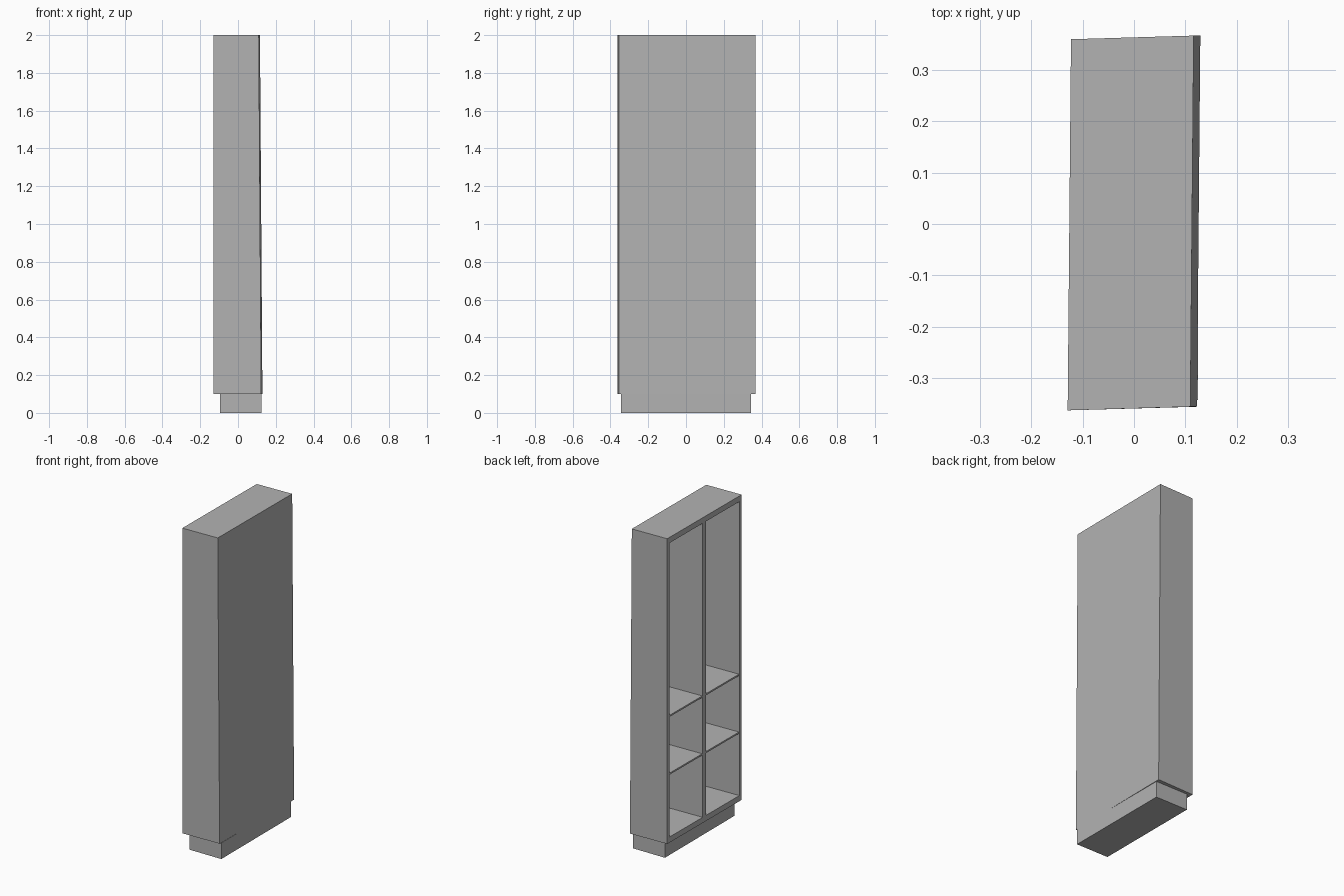
import bpy

# Remove the default cube only
if "Cube" in bpy.data.objects:
    bpy.data.objects.remove(bpy.data.objects["Cube"], do_unlink=True)

GREY = (0.45, 0.45, 0.45, 1.0)
paint = bpy.data.materials.new("plain_grey")
paint.use_nodes = True
paint.diffuse_color = GREY
paint.node_tree.nodes["Principled BSDF"].inputs["Base Color"].default_value = GREY

# Cabinet dimensions: open side faces -x, back panel faces +x
FRONT, BACK = -0.126, 0.126
HALF = 0.3615
BASE, TOP = 0.1, 2.0
SIDE, CAP, SHELF, PANEL = 0.022, 0.035, 0.01, 0.016
DIVIDER = 0.017


def settle(co):
    """Slight sag of the old cabinet: a small skew and a back that leans in."""
    depth = (co.x - FRONT) / (BACK - FRONT)
    height = (co.z - BASE) / (TOP - BASE)
    x, y = co.x, co.y
    co.x = x + 0.009 * y - 0.013 * depth * height
    co.y = y + 0.028 * x + 0.002


def box(name, x, y, z, skewed=True):
    """Axis-aligned box from (min, max) ranges, optionally settled."""
    corners = [(a, b, c) for a in x for b in y for c in z]
    faces = [(0, 1, 3, 2), (4, 6, 7, 5), (0, 4, 5, 1),
             (2, 3, 7, 6), (0, 2, 6, 4), (1, 5, 7, 3)]
    mesh = bpy.data.meshes.new(name)
    mesh.from_pydata(corners, [], faces)
    if skewed:
        for v in mesh.vertices:
            settle(v.co)
    mesh.materials.append(paint)
    obj = bpy.data.objects.new(name, mesh)
    bpy.context.collection.objects.link(obj)
    return obj


# Recessed plinth
box("plinth", (-0.095, 0.125), (-0.343, 0.343), (0.0, BASE), skewed=False)

# Outer carcass
box("back_panel", (BACK - PANEL, BACK), (-HALF, HALF), (BASE, TOP))
inner_x = (FRONT, BACK - PANEL)
box("top_board", inner_x, (-HALF, HALF), (TOP - CAP, TOP))
box("bottom_board", inner_x, (-HALF, HALF), (BASE, BASE + CAP))
inner_z = (BASE + CAP, TOP - CAP)
box("side_panel_rear", inner_x, (HALF - SIDE, HALF), inner_z)
box("side_panel_front", inner_x, (-HALF, SIDE - HALF), inner_z)
box("centre_divider", inner_x, (-DIVIDER, DIVIDER), inner_z)

# Two thin shelves in each bay
bays = {"rear": (DIVIDER, HALF - SIDE), "front": (SIDE - HALF, -DIVIDER)}
for bay, span in bays.items():
    for level, z in (("lower", 0.53), ("upper", 0.89)):
        box(f"{level}_shelf_{bay}", (FRONT + 0.003, BACK - PANEL),
            span, (z - SHELF, z))
